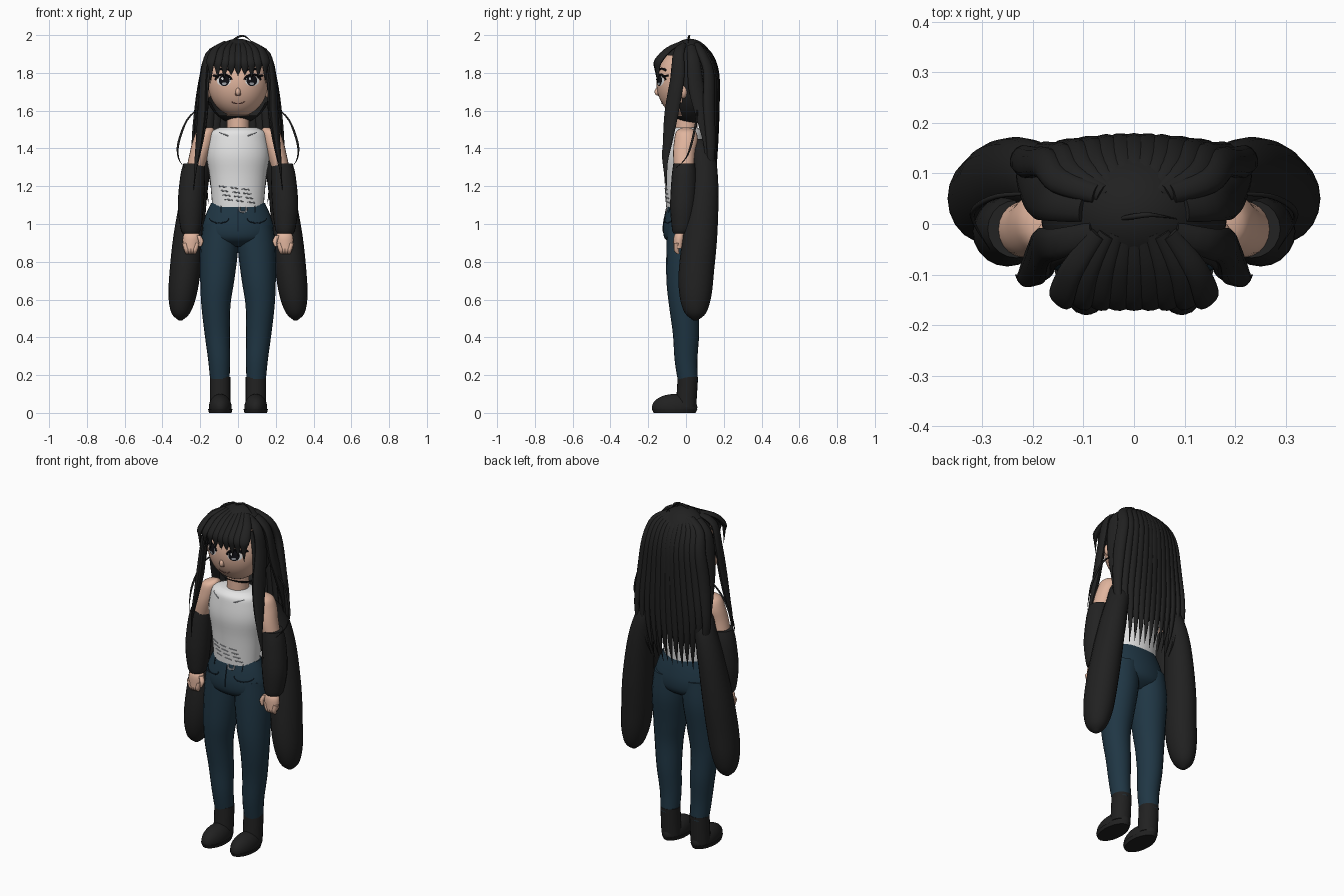
import bpy, bmesh, math
from mathutils import Vector
from mathutils.bvhtree import BVHTree

cube = bpy.data.objects.get("Cube")
if cube:
    bpy.data.objects.remove(cube)


def material(name, red, green, blue):
    m = bpy.data.materials.new(name)
    m.use_nodes = True
    m.diffuse_color = (red, green, blue, 1)
    bsdf = m.node_tree.nodes["Principled BSDF"]
    bsdf.inputs["Base Color"].default_value = (red, green, blue, 1)
    bsdf.inputs["Roughness"].default_value = 0.8
    return m


HAIR = material("hair black", .015, .015, .015)
CLOTH = material("sleeve black", .016, .016, .016)
BOOT = material("boot black", .015, .015, .015)
SKIN = material("skin", .75, .46, .34)
WHITE = material("white cotton", .78, .78, .78)
DENIM = material("denim blue", .014, .037, .058)
SEAM = material("dark seam", .006, .014, .024)
GREY = material("buckle grey", .38, .4, .43)
LIP = material("lip brown", .25, .11, .09)
INK = material("eye black", .005, .005, .007)


def finish(name, bm, mat):
    """Turn a bmesh into a smooth object; return a tree for surface lookups."""
    bmesh.ops.recalc_face_normals(bm, faces=bm.faces)
    for face in bm.faces:
        face.smooth = True
    tree = BVHTree.FromBMesh(bm)
    mesh = bpy.data.meshes.new(name)
    bm.to_mesh(mesh)
    bm.free()
    mesh.set_sharp_from_angle(angle=math.radians(50))
    mesh.materials.append(mat)
    bpy.context.collection.objects.link(bpy.data.objects.new(name, mesh))
    return tree


def spline(keys, steps=4):
    """Catmull-Rom interpolation of key rows."""
    out = []
    last = len(keys) - 1
    for i in range(last):
        a, b, c, d = (keys[max(0, min(last, j))] for j in range(i - 1, i + 3))
        for k in range(steps):
            t = k / steps
            out.append([q + t / 2 * (r - p + t * (2 * p - 5 * q + 4 * r - s + t * (3 * (q - r) + s - p)))
                        for p, q, r, s in zip(a, b, c, d)])
    return out + [list(keys[-1])]


def sweep(name, paths, mat, flat=1.0, along=False, sides=20):
    """Skin rows of (x, y, z, radius) with level rings, or with rings across the path."""
    bm = bmesh.new()
    for path in paths:
        rows = spline(path)
        points = [Vector(row[:3]) for row in rows]
        rings = []
        for i, row in enumerate(rows):
            u, v = Vector((1, 0, 0)), Vector((0, 1, 0))
            if along:
                following, previous = points[min(i + 1, len(points) - 1)], points[max(i - 1, 0)]
                tangent = (following - previous).normalized()
                outward = points[i] - Vector((0, 0, min(points[i].z, 1.7)))
                u = tangent.cross(outward).normalized()
                v = u.cross(tangent)
            radius = max(row[3], .001)
            rings.append([bm.verts.new(points[i] + radius * (u * math.cos(a) + v * flat * math.sin(a)))
                          for a in (math.tau * k / sides for k in range(sides))])
        for lower, upper in zip(rings, rings[1:]):
            for k in range(sides):
                n = (k + 1) % sides
                bm.faces.new((lower[k], lower[n], upper[n], upper[k]))
        bm.faces.new(rings[0])
        bm.faces.new(rings[-1])
    return finish(name, bm, mat)


def lock(points, width):
    """Give the points of a hair lock a width that tapers to a tip."""
    last = len(points) - 1
    return [(*p, width * min(1, .6 + i / last, 2.2 * (1 - i / last))) for i, p in enumerate(points)]


def front(tree, x, z, lift=0.0):
    hit = tree.ray_cast(Vector((x, -1, z)), Vector((0, 1, 0)))[0]
    return Vector((x, (hit.y if hit else 0) - lift, z))


def lines(name, tree, strokes, mat, radius=.003):
    """Thin strokes laid on the front of a surface."""
    paths = [[(*front(tree, x, z), radius) for x, z in spline(stroke)] for stroke in strokes]
    sweep(name, paths, mat, along=True, sides=6)


def arc(x, z, width, height, start, stop, count=8):
    """Points along part of an oval, with angles in degrees."""
    angles = [math.radians(start + (stop - start) * k / count) for k in range(count + 1)]
    return [(x + width * math.cos(a), z + height * math.sin(a)) for a in angles]


def disc(name, tree, x, z, width, height, mat, lift):
    """Oval plate that follows the front of a surface."""
    bm = bmesh.new()
    middle = bm.verts.new(front(tree, x, z, lift))
    inner = None
    for scale in (.5, 1):
        oval = arc(x, z, width * scale, height * scale, 0, 360, 20)[:-1]
        outer = [bm.verts.new(front(tree, px, pz, lift)) for px, pz in oval]
        for k in range(len(outer)):
            n = (k + 1) % len(outer)
            bm.faces.new((inner[k], inner[n], outer[n], outer[k]) if inner else (middle, outer[k], outer[n]))
        inner = outer
    finish(name, bm, mat)


def ball(name, centre, size, mat, drop=None):
    """Stretched sphere, with the faces that match a rule left out."""
    bm = bmesh.new()
    bmesh.ops.create_uvsphere(bm, u_segments=40, v_segments=24, radius=1)
    for v in bm.verts:
        v.co = Vector([c + p * s for c, p, s in zip(centre, v.co, size)])
    if drop:
        gone = [face for face in bm.faces if drop(face.calc_center_median())]
        bmesh.ops.delete(bm, geom=gone, context="FACES")
    return finish(name, bm, mat)


def mirror(side, path):
    return [(side * p[0], *p[1:]) for p in path]


# Torso, neck and head
shirt = sweep("tank_top", [[(0, -.01, z, r) for z, r in (
    (1.51, .1), (1.49, .14), (1.45, .155), (1.36, .167), (1.25, .15), (1.09, .136))]], WHITE, .7, sides=32)
sweep("neck", [[(0, 0, 1.48, .06), (0, 0, 1.62, .06)]], SKIN)
head = ball("head", (0, -.015, 1.75), (.16, .142, .182), SKIN)
ball("nose", (0, -.152, 1.7), (.013, .014, .02), SKIN)
lines("nose_line", head, [arc(0, 1.69, .013, .01, 180, 360)], LIP)
lines("mouth", head, [arc(0, 1.65, .034, .012, 190, 355)], LIP)

# Jeans, waist details and shirt creases
hips = sweep("jeans_hips", [[(0, -.005, z, r) for z, r in (
    (1.11, .143), (1.05, .17), (.98, .188), (.92, .17), (.88, .08))]], DENIM, .62, sides=32)
lines("fly_seam", hips, [[(0, 1.08), (0, .96)]], SEAM)
lines("belt_buckle", hips, [arc(.027, 1.083, .022, .022, 45, 405, 4)], GREY, .005)
lines("shirt_creases", shirt, [[(x, z), (x + .04, z - .005)]
                               for row in range(4) for x, z in
                               ((.06 * i + .01 * row - .1, 1.2 - .023 * row - .007 * i) for i in range(3))], GREY)

for s, side in ((1, "left_"), (-1, "right_")):
    # Leg and boot
    sweep(side + "jeans_leg", [mirror(s, [
        (.09, 0, 1, .095), (.1, 0, .86, .1), (.11, -.01, .7, .09), (.117, -.01, .57, .077),
        (.11, 0, .42, .067), (.1, 0, .28, .058), (.096, .01, .17, .051)])], DENIM, 1.04)
    sweep(side + "boot_shaft", [mirror(s, [(.095, .01, .19, .054), (.095, 0, .03, .054)])], BOOT)
    ball(side + "boot_foot", (s * .094, -.06, .03), (.06, .12, .07), BOOT, lambda c: c.z < .005)
    sweep(side + "sole", [mirror(s, [(.094, -.06, 0, .06), (.094, -.06, .02, .065)])], HAIR, 1.85)

    # Arm, sleeve and hand
    sweep(side + "upper_arm", [mirror(s, [
        (.15, 0, 1.51, .015), (.17, 0, 1.49, .046), (.184, 0, 1.44, .056), (.205, -.01, 1.37, .052),
        (.23, -.01, 1.28, .046)])], SKIN, 1.12)
    sweep(side + "sleeve", [mirror(s, [
        (.232, -.01, 1.32, .057), (.24, -.01, 1.25, .066), (.25, -.015, 1.1, .069), (.25, -.02, .98, .055),
        (.25, -.025, .95, .042)])], CLOTH)
    sweep(side + "palm", [mirror(s, [
        (.246, -.03, .96, .03), (.246, -.035, .93, .046), (.25, -.04, .87, .04)])], SKIN, .65)
    fingers = [[(.25 + .022 * i, -.05, .9, .014), (.25 + .014 * i, -.05, .86, .014),
                (.25 + .013 * i, -.04, .84, .006)] for i in (-1.5, -.5, .5, 1.5)]
    thumb = [(.21, -.045, .94, .013), (.196, -.055, .91, .013), (.2, -.06, .88, .006)]
    sweep(side + "fingers", [mirror(s, f) for f in fingers + [thumb]], SKIN, sides=10)

    # Seams
    lines(side + "pocket_seam", hips, [mirror(s, arc(.1, 1.03, .05, .025, 180, 360)),
                                       mirror(s, [(.09, 1.1), (.09, 1.06)])], SEAM)
    lines(side + "shoulder_fold", shirt, [mirror(s, [(.05, 1.465), (.1, 1.485)])], GREY)

    # Eye and ear
    disc(side + "eye_white", head, s * .075, 1.758, .037, .028, WHITE, .001)
    disc(side + "iris", head, s * .073, 1.76, .028, .03, INK, .003)
    disc(side + "iris_glow", head, s * .073, 1.743, .012, .007, GREY, .0045)
    disc(side + "eye_glint", head, s * .073 - .01, 1.77, .006, .007, WHITE, .006)
    lines(side + "lashes", head, [mirror(s, arc(.077, 1.757, .043, .035, 10, 170)),
                                  mirror(s, [(.1, 1.78), (.13, 1.787)]),
                                  mirror(s, arc(.075, 1.8, .04, .022, 30, 150))], INK, .006)
    ball(side + "ear", (s * .165, -.015, 1.7), (.025, .022, .035), SKIN)

    # Long hair tail
    sweep(side + "hair_tail", [mirror(s, [
        (.15, .045, 1.45, .045), (.185, .09, 1.36, .055), (.225, .095, 1.2, .067), (.26, .075, .95, .08),
        (.28, .055, .75, .082), (.294, .05, .62, .074), (.303, .05, .53, .05), (.305, .05, .49, .01)])],
        HAIR, 1.14)

    # Locks framing the face, and a looping wisp
    locks = [
        lock([(.08, -.02, 1.95), (.155, -.04, 1.9), (.18, -.045, 1.78), (.19, -.075, 1.6),
              (.205, -.095, 1.45), (.222, -.11, 1.32), (.235, -.1, 1.18)], .04),
        lock([(.1, .03, 1.94), (.165, .04, 1.87), (.188, .055, 1.72), (.205, .085, 1.58),
              (.222, .11, 1.42), (.23, .11, 1.25)], .043),
        lock([(.13, -.06, 1.89), (.162, -.07, 1.75), (.172, -.085, 1.58), (.19, -.105, 1.44),
              (.215, -.115, 1.3)], .02)]
    sweep(side + "front_locks", [mirror(s, p) for p in locks], HAIR, .5, along=True, sides=12)
    wisp = lock([(.2, .06, 1.62), (.27, .055, 1.55), (.315, .03, 1.43), (.315, 0, 1.35), (.285, -.05, 1.3)], .006)
    sweep(side + "hair_wisp", [mirror(s, wisp)], HAIR, along=True, sides=8)

# Scalp hair with the face left open
ball("hair_cap", (0, .02, 1.755), (.184, .152, .226), HAIR,
     lambda c: c.y < -.03 and 1.575 < c.z < 1.89)

# Fringe
fringe = []
for i in range(-4, 5):
    x = i * .036
    y = .4 * x * x - .153
    tip = 1.785 - abs(i) * .01 + .012 * (i % 2)
    fringe.append(lock([(x * .5, -.02, 1.96), (x * .85, -.09, 1.925), (x, y, 1.865),
                        (x, y - .006, 1.82), (x, y - .003, tip)], .028))
sweep("fringe", fringe, HAIR, .5, along=True, sides=12)

# Back hair
back = []
for i in range(-6, 7):
    x = i * .031
    bow = x * x
    back.append(lock([(x * .4, .06, 1.95), (x * .8, .12 - bow, 1.9), (x * .95, .155 - bow, 1.8),
                      (x * 1.1, .156 - bow, 1.62), (x * 1.22, .153 - bow * .6, 1.4),
                      (x * 1.12, .145 - bow * .6, 1.22), (x, .125 - bow, 1.09 + .015 * (i % 2))], .034))
sweep("back_hair", back, HAIR, .65, along=True, sides=12)

# Stray hair on the crown
crown = lock([(-.03, .01, 1.97), (0, .015, 1.99), (.035, .018, 1.994), (.085, .01, 1.955)], .006)
sweep("crown_strand", [crown], HAIR, along=True, sides=8)
